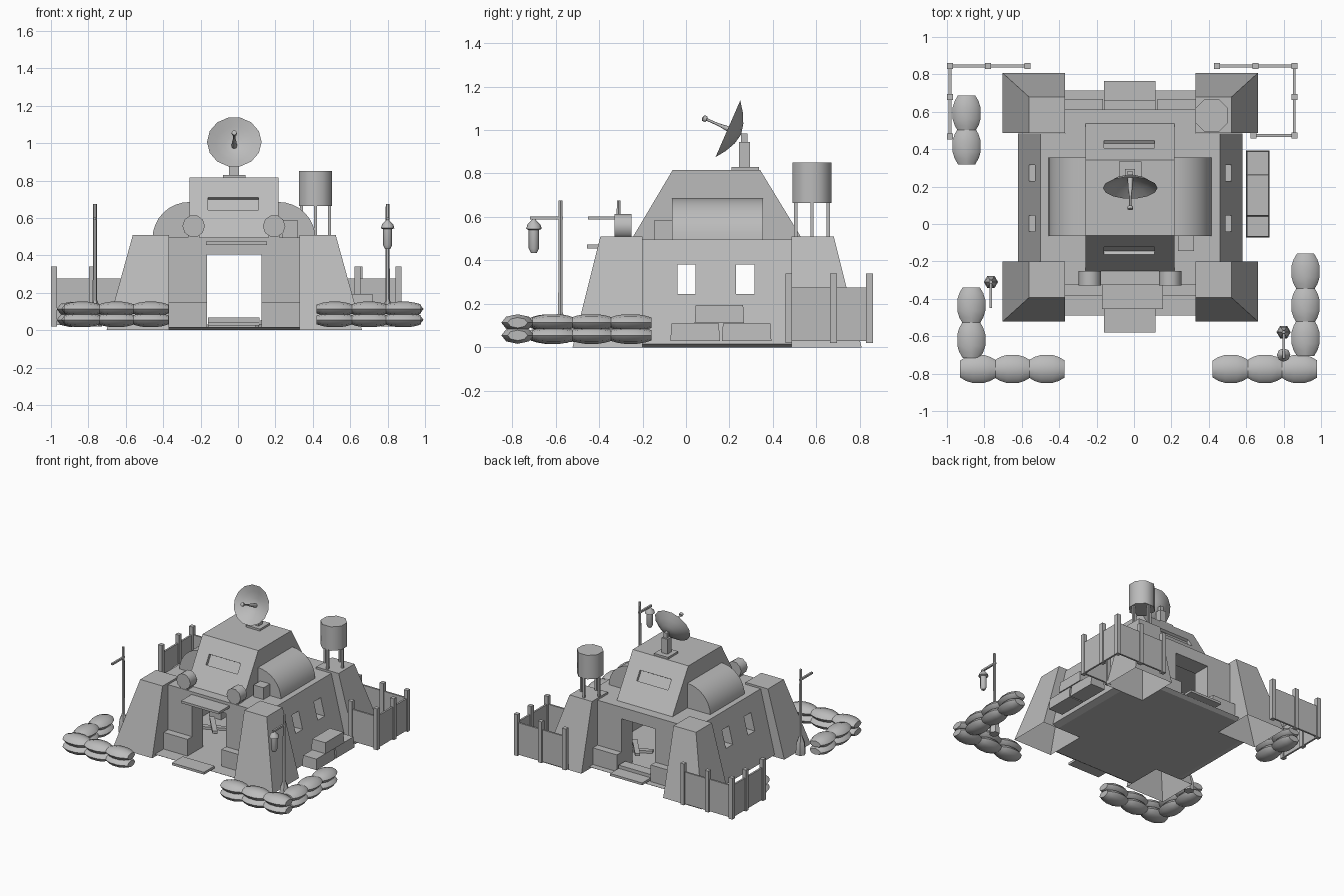
import bpy, bmesh, math
from mathutils import Vector, Matrix

if "Cube" in bpy.data.objects:
    bpy.data.objects.remove(bpy.data.objects["Cube"])

grey = bpy.data.materials.new("plain_grey")
grey.diffuse_color = (0.5, 0.5, 0.5, 1)
grey.use_nodes = True
grey.node_tree.nodes["Principled BSDF"].inputs["Base Color"].default_value = grey.diffuse_color


def finish(name, bm, smooth=False):
    bmesh.ops.recalc_face_normals(bm, faces=bm.faces)
    me = bpy.data.meshes.new(name)
    bm.to_mesh(me)
    bm.free()
    me.materials.append(grey)
    ob = bpy.data.objects.new(name, me)
    bpy.context.collection.objects.link(ob)
    if smooth:
        bpy.ops.object.select_all(action='DESELECT')
        ob.select_set(True)
        bpy.context.view_layer.objects.active = ob
        bpy.ops.object.shade_smooth_by_angle(angle=math.radians(50))
    return ob


def frustum(name, bottom, top, z0, z1, open_base=False):
    """Block between two rectangles given as (x0, x1, y0, y1)."""
    bm = bmesh.new()
    rings = []
    for (x0, x1, y0, y1), z in ((bottom, z0), (top, z1)):
        rings.append([bm.verts.new((x, y, z)) for x, y in
                      ((x0, y0), (x1, y0), (x1, y1), (x0, y1))])
    a, b = rings
    for i in range(4):
        j = (i + 1) % 4
        bm.faces.new((a[i], a[j], b[j], b[i]))
    bm.faces.new(b)
    if not open_base:
        bm.faces.new(a[::-1])
    return finish(name, bm)


def box(name, x0, x1, y0, y1, z0, z1):
    return frustum(name, (x0, x1, y0, y1), (x0, x1, y0, y1), z0, z1)


def lathe(name, profile, sides, loc, axis=(0, 0, 1), scale=(1, 1, 1), turn=0.0, smooth=True):
    """Turn (radius, height) points around an axis, closing both ends."""
    bm = bmesh.new()
    rings = []
    for r, h in profile:
        n = 1 if r == 0 else sides
        rings.append([bm.verts.new((r * math.cos(turn + math.tau * k / sides),
                                    r * math.sin(turn + math.tau * k / sides), h))
                      for k in range(n)])
    for a, b in zip(rings, rings[1:]):
        for k in range(sides):
            j = (k + 1) % sides
            quad = [a[k % len(a)], a[j % len(a)], b[j % len(b)], b[k % len(b)]]
            bm.faces.new(list(dict.fromkeys(quad)))
    for ring in (rings[0], rings[-1]):
        if len(ring) > 1:
            bm.faces.new(ring)
    rot = Vector(axis).to_track_quat('Z', 'Y').to_matrix().to_4x4()
    bm.transform(Matrix.Translation(loc) @ Matrix.Diagonal((*scale, 1)) @ rot)
    return finish(name, bm, smooth)


def boolean(ob, other, op):
    m = ob.modifiers.new(op.lower(), 'BOOLEAN')
    m.operation, m.object, m.solver = op, other, 'EXACT'
    bpy.ops.object.select_all(action='DESELECT')
    ob.select_set(True)
    bpy.context.view_layer.objects.active = ob
    bpy.ops.object.modifier_apply(modifier=m.name)
    bpy.data.objects.remove(other)


CX, CY = -0.02, 0.143

# House walls: sloped sides, recessed front and back, hollow room
walls = frustum("house_walls", (-0.62, 0.58, -0.2, 0.485), (-0.5, 0.46, -0.2, 0.485), 0.015, 0.495)
boolean(walls, box("center_block", -0.37, 0.33, -0.326, 0.612, 0.015, 0.495), 'UNION')
boolean(walls, box("room", -0.46, 0.42, -0.19, 0.475, -0.1, 0.45), 'DIFFERENCE')
boolean(walls, box("doorway", -0.165, 0.125, -0.6, 0.9, -0.1, 0.405), 'DIFFERENCE')
for y in (0.0025, 0.2725):
    boolean(walls, box("window", -0.9, 0.9, y - 0.042, y + 0.042, 0.245, 0.38), 'DIFFERENCE')

# Floor with undercut edges, steps and awning
frustum("floor_middle", (-0.57, 0.53, -0.2, 0.485), (-0.62, 0.58, -0.2, 0.485), 0, 0.015)
frustum("floor_front", (-0.37, 0.33, -0.46, -0.2), (-0.37, 0.33, -0.49, -0.2), 0, 0.018)
frustum("floor_back", (-0.37, 0.33, 0.485, 0.685), (-0.37, 0.33, 0.485, 0.715), 0, 0.018)
box("front_step", -0.16, 0.115, -0.58, -0.45, 0.025, 0.043)
box("back_step", -0.16, 0.115, 0.66, 0.765, 0.025, 0.043)
box("door_sill", -0.16, 0.115, 0.58, 0.66, 0.015, 0.068)
box("awning", -0.17, 0.155, -0.455, -0.3, 0.455, 0.473)

# Corner towers and the low blocks beside the doors
for sx in (-1, 1):
    for sy in (-1, 1):
        def rect(out_x, out_y):
            xs = sorted((CX + sx * 0.35, CX + sx * out_x))
            ys = sorted((CY + sy * 0.343, CY + sy * out_y))
            return (*xs, *ys)
        frustum("corner_tower", rect(0.683, 0.665), rect(0.542, 0.537), 0, 0.51, True)
        xs = sorted((CX + sx * 0.35, CX + sx * 0.145))
        ys = sorted((CY + sy * 0.465, CY + sy * 0.525))
        box("door_block", *xs, *ys, -0.002 + 0.002, 0.147)

# Upper storey with a slanted slot on front and back
upper = frustum("upper_storey", (-0.26, 0.217, -0.255, 0.54), (-0.26, 0.217, -0.062, 0.342), 0.49, 0.815)
for y, ang in ((-0.146, -30.7), (0.432, 31.4)):
    slot = box("slot", -0.135, 0.135, -0.025, 0.025, -0.039, 0.039)
    slot.matrix_world = Matrix.Translation((-0.025, y, 0.678)) @ Matrix.Rotation(math.radians(ang), 4, 'X')
    bpy.context.view_layer.update()
    boolean(upper, slot, 'DIFFERENCE')

# Barrel vault through the upper storey
bm = bmesh.new()
arc = []
for k in range(9):
    a = math.pi / 2 * k / 8
    arc.append((0.217 + 0.197 * math.cos(a), 0.49 + 0.195 * math.sin(a)))
arc += [(-0.043 - x, z) for x, z in reversed(arc)]
ends = [[bm.verts.new((x, y, z)) for x, z in arc] for y in (-0.065, 0.355)]
for i in range(len(arc)):
    j = (i + 1) % len(arc)
    bm.faces.new((ends[0][i], ends[0][j], ends[1][j], ends[1][i]))
for e in ends:
    bm.faces.new(e)
finish("barrel_vault", bm, True)

# Roof fittings
box("roof_box", 0.235, 0.32, -0.145, -0.058, 0.49, 0.586)
for x in (-0.237, 0.193):
    lathe("roof_drum", [(0.06, 0), (0.06, 0.08)], 10, (x, -0.25, 0.556), (0, -1, 0))
    box("drum_stand", x - 0.03, x + 0.03, -0.32, -0.25, 0.49, 0.515)

# Satellite dish
box("dish_plate", -0.08, 0.04, 0.21, 0.335, 0.812, 0.83)
box("dish_post", -0.047, 0.005, 0.245, 0.295, 0.83, 0.945)
box("dish_neck", -0.034, -0.008, 0.254, 0.284, 0.945, 0.985)
n, hub = (0, -0.916, 0.4), (CX, 0.193, 1.006)
lathe("dish", [(0, -0.066), (0.05, -0.056), (0.1, -0.032), (0.146, 0), (0.1, -0.026), (0.05, -0.048), (0, -0.058)], 14, hub, n)
lathe("dish_feed", [(0.015, -0.058), (0.012, 0), (0.006, 0.05), (0.006, 0.105), (0.014, 0.108), (0.014, 0.124), (0, 0.13)], 8, hub, n)

# Water tank on four legs
TX, TY = 0.415, 0.58
lathe("water_tank", [(0.096, 0.665), (0.096, 0.85)], 8, (TX, TY, 0), turn=math.pi / 8)
for dx, dy in ((1, 0), (-1, 0), (0, 1), (0, -1)):
    x, y = TX + dx * 0.075, TY + dy * 0.075
    box("tank_leg", x - 0.008, x + 0.008, y - 0.008, y + 0.008, 0.5, 0.67)

# Lamp posts, only the right one keeps its lantern
for x, y in ((-0.765, -0.31), (0.8, -0.578)):
    lathe("lamp_post", [(0.038, 0.02), (0.038, 0.05), (0.032, 0.11), (0.012, 0.16), (0.01, 0.675)], 6, (x, y, 0))
    box("lamp_arm", x - 0.007, x + 0.007, y - 0.14, y + 0.012, 0.588, 0.602)
lathe("lantern", [(0.014, 0.435), (0.024, 0.455), (0.024, 0.54), (0.036, 0.545), (0.03, 0.565), (0.01, 0.585), (0.006, 0.595)],
      8, (0.8, -0.7, 0))

# Sandbag rows: (x, y, runs along x)
bags = [(-0.87, -0.435, 0), (-0.87, -0.62, 0), (0.917, -0.255, 0), (0.917, -0.435, 0), (0.917, -0.61, 0),
        (-0.895, 0.592, 0), (-0.895, 0.415, 0)]
bags += [(c + d, -0.775, 1) for c in (-0.65, 0.70) for d in (-0.183, 0, 0.183)]
half = [(0.046, 0.096), (0.064, 0.065), (0.075, 0.03)]
bag_profile = half + [(r, -h) for r, h in reversed(half)]
for x, y, along_x in bags:
    for z in (0.055, 0.113):
        lathe("sandbag", bag_profile, 8, (x, y, z), (1, 0, 0) if along_x else (0, 1, 0), (1, 1, 0.52))

# Fences
fences = [
    [(-0.57, 0.845), (-0.78, 0.845), (-0.984, 0.845), (-0.984, 0.678), (-0.984, 0.468)],
    [(0.443, 0.845), (0.65, 0.845), (0.857, 0.845), (0.857, 0.678), (0.857, 0.473), (0.64, 0.473)],
]
for path in fences:
    for x, y in path:
        box("fence_post", x - 0.016, x + 0.016, y - 0.016, y + 0.016, 0.02, 0.34)
    for (xa, ya), (xb, yb) in zip(path, path[1:]):
        box("fence_panel", min(xa, xb) - 0.007, max(xa, xb) + 0.007,
            min(ya, yb) - 0.007, max(ya, yb) + 0.007, 0.028, 0.275)

# Stacked crates by the right wall, one more inside
for y0, z0 in ((-0.072, 0.028), (0.165, 0.028), (0.04, 0.112)):
    frustum("crate", (0.6, 0.724, y0, y0 + 0.228), (0.604, 0.718, y0 + 0.005, y0 + 0.223), z0, z0 + 0.082)
box("inside_crate", -0.42, -0.32, 0.25, 0.35, 0.012, 0.11)

# Crossed planks lying inside
for x, y in ((-0.28, 0.1), (0.21, 0.31)):
    for ang, z in ((25, 0.014), (-50, 0.034)):
        plank = box("floor_plank", -0.12, 0.12, -0.018, 0.018, 0, 0.02)
        plank.matrix_world = Matrix.Translation((x, y, z)) @ Matrix.Rotation(math.radians(ang), 4, 'Z')
